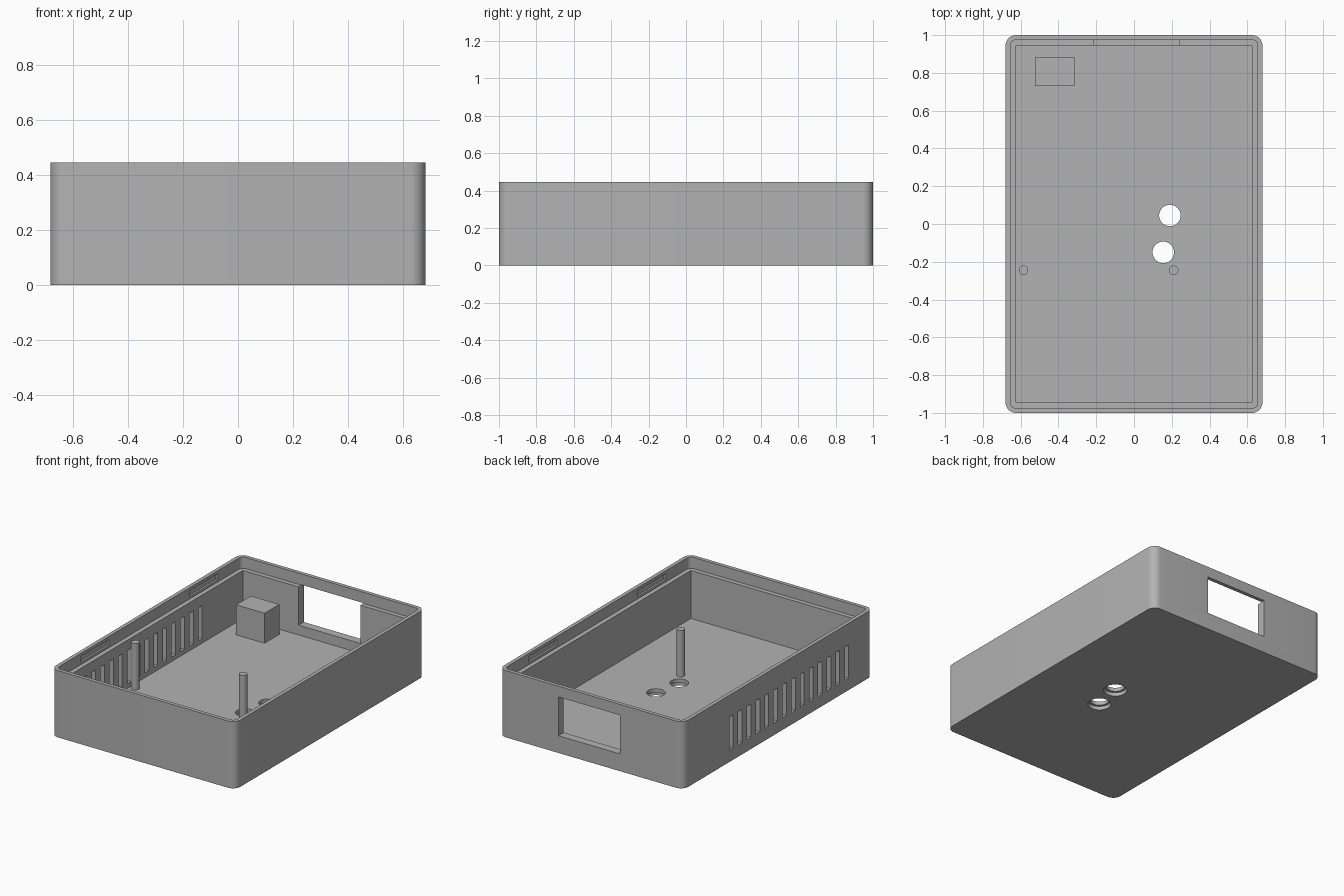
import bpy
import bmesh
from math import cos, sin, pi, radians

if "Cube" in bpy.data.objects:
    bpy.data.objects.remove(bpy.data.objects["Cube"], do_unlink=True)

W, L, H = 0.68, 1.0, 0.445      # half width, half length, height
FLOOR, LEDGE = 0.05, 0.37       # floor top and lid ledge heights
IN_W, IN_L = 0.625, 0.945       # cavity half sizes
LIP_W, LIP_L = 0.655, 0.975     # lid recess half sizes

grey = bpy.data.materials.new("plain grey")
grey.use_nodes = True
grey.diffuse_color = (0.45, 0.45, 0.45, 1)
grey.node_tree.nodes["Principled BSDF"].inputs["Base Color"].default_value = grey.diffuse_color


def prism(name, outline, z0, z1):
    """Extrude a counter-clockwise outline from z0 to z1."""
    bm = bmesh.new()
    face = bm.faces.new([bm.verts.new((x, y, z0)) for x, y in outline])
    top = bmesh.ops.extrude_face_region(bm, geom=[face])["geom"]
    bmesh.ops.translate(bm, vec=(0, 0, z1 - z0),
                        verts=[v for v in top if isinstance(v, bmesh.types.BMVert)])
    bmesh.ops.recalc_face_normals(bm, faces=bm.faces)
    mesh = bpy.data.meshes.new(name)
    bm.to_mesh(mesh)
    bm.free()
    mesh.materials.append(grey)
    obj = bpy.data.objects.new(name, mesh)
    bpy.context.collection.objects.link(obj)
    return obj


def box(name, x0, x1, y0, y1, z0, z1):
    return prism(name, [(x0, y0), (x1, y0), (x1, y1), (x0, y1)], z0, z1)


def rounded(hx, hy, r, steps=8):
    """Outline of a rectangle with rounded corners."""
    points = []
    for i, (sx, sy) in enumerate([(1, 1), (-1, 1), (-1, -1), (1, -1)]):
        for k in range(steps + 1):
            a = (i + k / steps) * pi / 2
            points.append((sx * (hx - r) + r * cos(a), sy * (hy - r) + r * sin(a)))
    return points


def circle(x, y, r, n=32):
    return [(x + r * cos(2 * pi * k / n), y + r * sin(2 * pi * k / n)) for k in range(n)]


def select_only(obj):
    bpy.ops.object.select_all(action='DESELECT')
    obj.select_set(True)
    bpy.context.view_layer.objects.active = obj


def cut(target, cutter):
    select_only(target)
    mod = target.modifiers.new("cut", 'BOOLEAN')
    mod.operation, mod.solver, mod.object = 'DIFFERENCE', 'EXACT', cutter
    bpy.ops.object.modifier_apply(modifier=mod.name)
    bpy.data.objects.remove(cutter, do_unlink=True)


# Open case with a stepped rim for the lid
case = prism("case", rounded(W, L, 0.055), 0, H)
cut(case, box("cavity", -IN_W, IN_W, -IN_L, IN_L, FLOOR, H + 0.1))
cut(case, prism("lid_recess", rounded(LIP_W, LIP_L, 0.03), LEDGE, H + 0.1))

# Window in the back wall
cut(case, box("window", -0.215, 0.24, 0.9, 1.1, 0.115, 0.373))

# Vent slots in one side wall
for i in range(14):
    y = 0.495 - i * 0.0935
    cut(case, box("vent", -0.75, -0.6, y - 0.02, y + 0.02, 0.08, 0.3))

# Snap grooves inside the rim on both sides
for side in (-1, 1):
    for end in (-1, 1):
        xs = sorted((side * 0.64, side * 0.668))
        ys = sorted((end * 0.425, end * 0.725))
        cut(case, box("groove", *xs, *ys, 0.385, 0.425))

# Counterbored holes through the floor
for x, y in ((0.19, 0.045), (0.155, -0.15)):
    cut(case, prism("hole", circle(x, y, 0.057), -0.1, 0.1))
    cut(case, prism("counterbore", circle(x, y, 0.072), -0.1, 0.025))

# Support posts and mounting block on the floor
parts = [case]
for name, x in (("right_post", -0.585), ("left_post", 0.21)):
    parts.append(prism(name, circle(x, -0.245, 0.025), FLOOR, 0.36))
box("mounting_block", -0.525, -0.315, 0.73, 0.885, FLOOR, 0.25)

for obj in parts:
    select_only(obj)
    bpy.ops.object.shade_smooth_by_angle(angle=radians(30))
